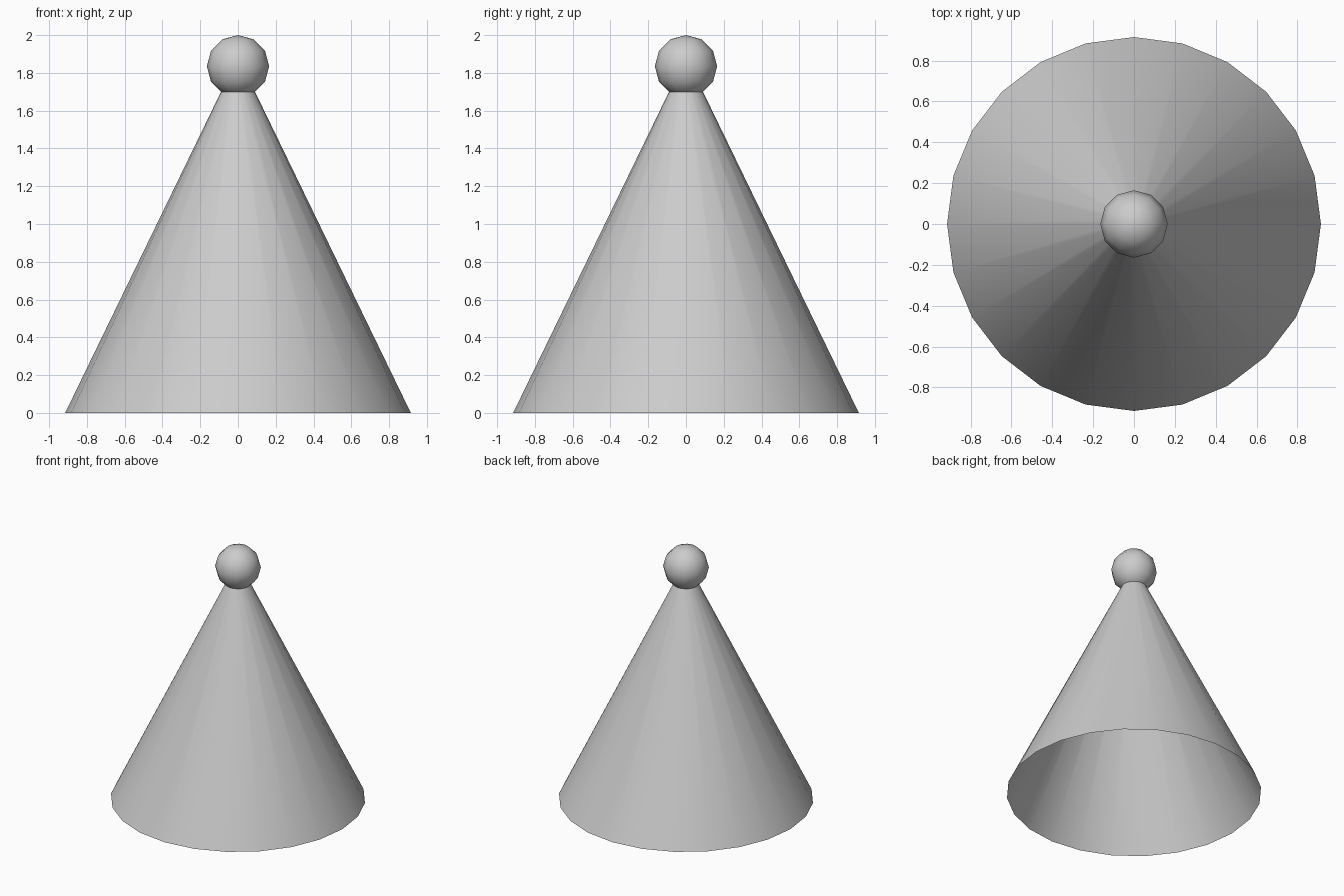
import bpy
import math

if "Cube" in bpy.data.objects:
    bpy.data.objects.remove(bpy.data.objects["Cube"])

CONE_HEIGHT = 1.70
BALL_RADIUS = 0.165


def finish(name):
    """Name the active part and shade it smooth."""
    obj = bpy.context.object
    obj.name = name
    obj.data.name = name
    bpy.ops.object.shade_smooth_by_angle(angle=math.radians(60))
    return obj


# Hollow cone body, open at the base
bpy.ops.mesh.primitive_cone_add(
    vertices=24, radius1=0.915, radius2=0.09, depth=CONE_HEIGHT,
    end_fill_type='NOTHING', location=(0, 0, CONE_HEIGHT / 2))
finish("cone_body")

# Low-poly ball sitting on the tip
bpy.ops.mesh.primitive_uv_sphere_add(
    segments=12, ring_count=6, radius=BALL_RADIUS,
    location=(0, 0, 2.0 - BALL_RADIUS))
finish("tip_ball")
